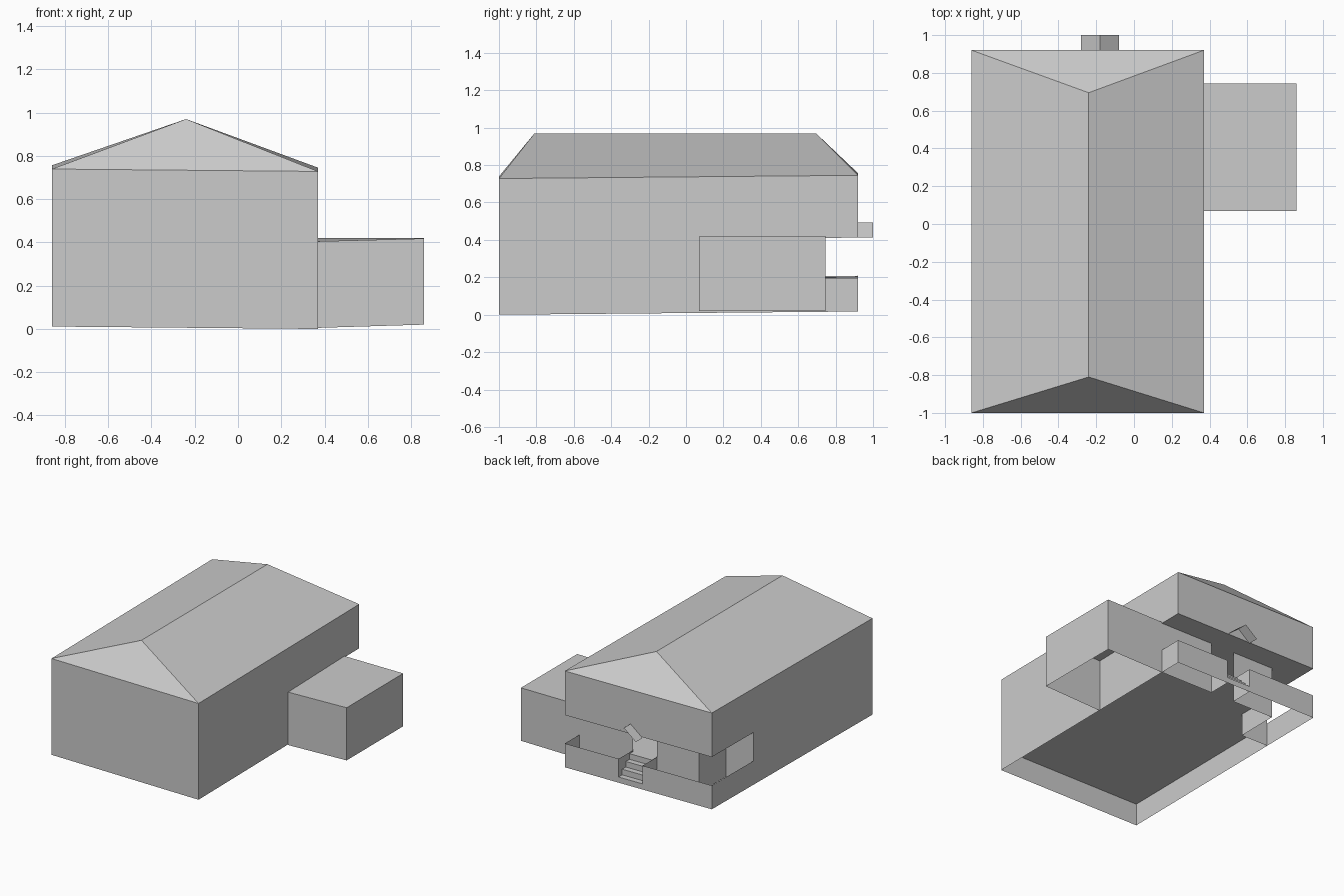
import bpy
import bmesh

cube = bpy.data.objects.get("Cube")
if cube:
    bpy.data.objects.remove(cube)

grey = bpy.data.materials.new("plain_grey")
grey.use_nodes = True
colour = (0.6, 0.6, 0.6, 1)
grey.diffuse_color = colour
grey.node_tree.nodes["Principled BSDF"].inputs["Base Color"].default_value = colour

# Main plan and levels
L, R, F, B = -0.86, 0.37, -1.0, 0.92
PX, PY, SY = -0.63, 0.745, 0.42        # porch recess lines
DL, DR = -0.28, -0.08                  # entrance sides
FLOOR, RAIL, HEAD, EAVE, RIDGE = 0.17, 0.18, 0.395, 0.728, 0.97


def lean(x, y, z):
    """The house stands on slightly tilted ground."""
    return (x, y, z + 0.009 * (y - F) - 0.009 * (x - R))


def build(name, faces, tilt=True):
    bm = bmesh.new()
    for face in faces:
        bm.faces.new([bm.verts.new(lean(*p) if tilt else p) for p in face])
    bmesh.ops.remove_doubles(bm, verts=bm.verts, dist=0.0005)
    mesh = bpy.data.meshes.new(name)
    bm.to_mesh(mesh)
    bm.free()
    mesh.materials.append(grey)
    obj = bpy.data.objects.new(name, mesh)
    bpy.context.collection.objects.link(obj)
    return obj


def wall(a, b, low, high):
    """Upright sheet from plan point a to b."""
    return [(*a, low), (*b, low), (*b, high), (*a, high)]


def plate(points, z):
    return [(x, y, z) for x, y in points]


# Outer walls, front and sides
build("main_walls", [
    wall((L, F), (R, F), 0, EAVE),
    wall((R, F), (R, PY), 0, EAVE),
    wall((L, SY), (L, F), 0, EAVE)])

# Upper walls over the porch
build("upper_walls", [
    wall((R, PY), (R, B), HEAD, EAVE),
    wall((R, B), (L, B), HEAD, EAVE),
    wall((L, B), (L, SY), HEAD, EAVE)])

# Low porch walls with returns beside the stairs
build("porch_parapet", [
    wall((R, PY), (R, B), 0, RAIL),
    wall((R, B), (DR, B), 0, RAIL),
    wall((DR, B), (DR, PY), 0, RAIL),
    wall((DL, PY), (DL, B), 0, RAIL),
    wall((DL, B), (L, B), 0, RAIL),
    wall((L, B), (L, SY), 0, RAIL)])

# Set-back walls with a doorway
build("recessed_walls", [
    wall((R, PY), (DR, PY), 0, HEAD),
    wall((DL, PY), (PX, PY), 0, HEAD),
    wall((PX, PY), (PX, SY), 0, HEAD),
    wall((PX, SY), (L, SY), 0, HEAD)])

# Indoor floor and ceiling
build("floor", [plate([(L, F), (R, F), (R, PY), (PX, PY), (PX, SY), (L, SY)], FLOOR)])
build("ceiling", [plate([(L, F), (R, F), (R, B), (L, B)], HEAD)])

# Entrance stairs
steps = 4
stairs = []
for i in range(steps):
    y0 = B - (B - PY) * i / steps
    y1 = B - (B - PY) * (i + 1) / steps
    z0, z1 = FLOOR * i / steps, FLOOR * (i + 1) / steps
    stairs.append(wall((DR, y0), (DL, y0), z0, z1))
    stairs.append(plate([(DR, y0), (DR, y1), (DL, y1), (DL, y0)], z1))
build("entrance_stairs", stairs)

# Hipped roof
corners = [lean(x, y, EAVE) for x, y in ((L, F), (R, F), (R, B), (L, B))]
fl, fr, br, bl = corners
ridge_front, ridge_back = (-0.24, -0.81, RIDGE), (-0.24, 0.695, RIDGE)
build("hipped_roof", [
    [fl, fr, ridge_front],
    [fr, br, ridge_back, ridge_front],
    [br, bl, ridge_back],
    [bl, fl, ridge_front, ridge_back]], tilt=False)

# Little gabled canopy above the entrance
mid = (DL + DR) / 2
build("entrance_canopy", [
    [(x, B, 0.412), (x, 1, 0.412), (mid, 1, 0.492), (mid, B, 0.492)]
    for x in (DL, DR)], tilt=False)

# Side annex, open underneath
W, AF, AB = 0.86, 0.07, 0.745
plan = [((R, AF), 0.005, 0.405), ((W, AF), 0.02, 0.418),
        ((W, AB), 0.02, 0.42), ((R, AB), 0.015, 0.42)]
annex = [[(*a, la), (*b, lb), (*b, hb), (*a, ha)]
         for (a, la, ha), (b, lb, hb) in zip(plan, plan[1:])]
annex.append([(*p, high) for p, low, high in plan])
build("side_annex", annex, tilt=False)
